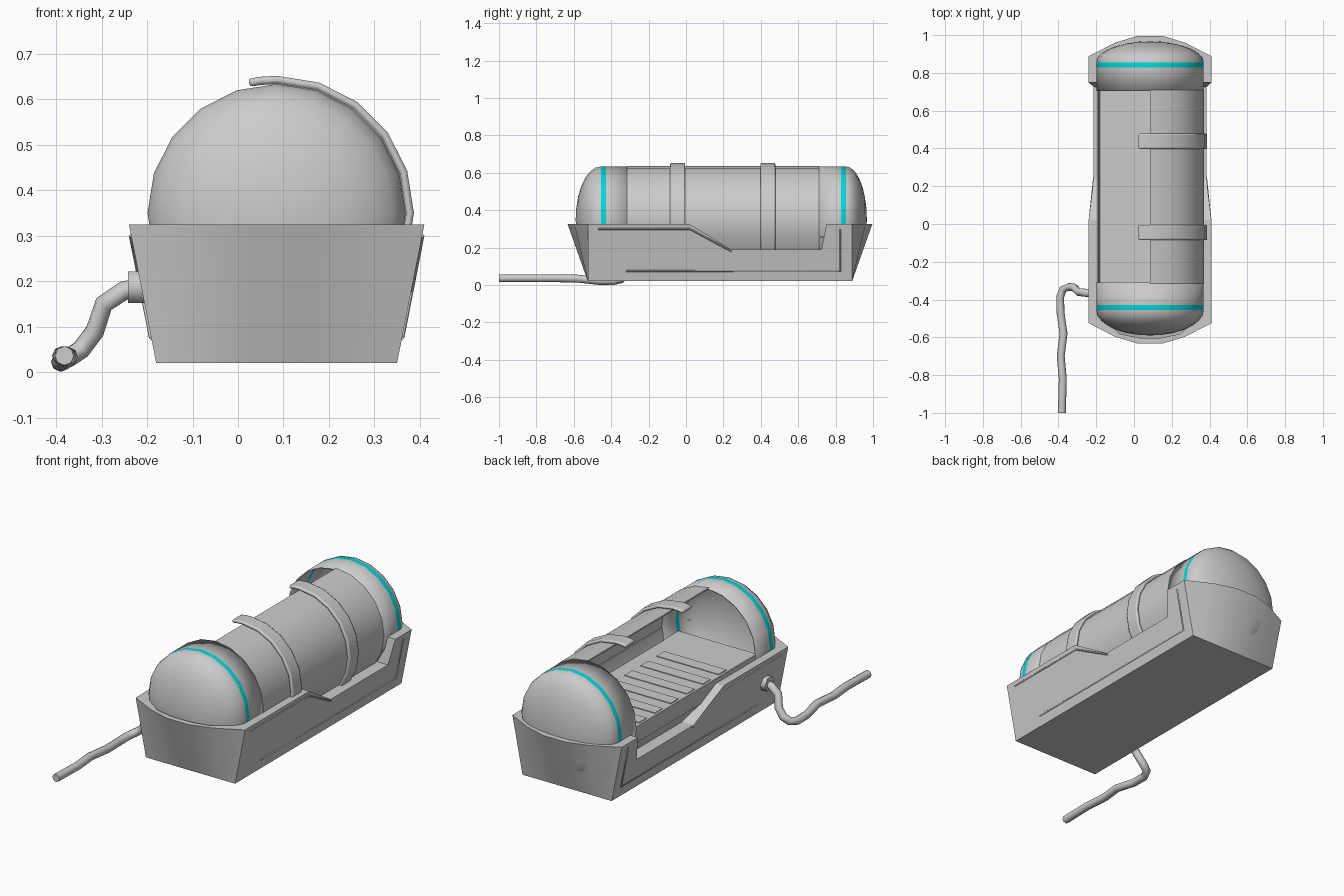
import bpy, bmesh, math
from math import sin, cos, radians, sqrt, pi

if "Cube" in bpy.data.objects:
    bpy.data.objects.remove(bpy.data.objects["Cube"])

CX, CZ, R = 0.085, 0.35, 0.284      # pod axis and radius


def make(name, verts, faces, smooth=None):
    me = bpy.data.meshes.new(name)
    me.from_pydata(verts, [], faces)
    bm = bmesh.new()
    bm.from_mesh(me)
    bmesh.ops.remove_doubles(bm, verts=bm.verts, dist=1e-5)
    bmesh.ops.recalc_face_normals(bm, faces=bm.faces)
    bm.to_mesh(me)
    bm.free()
    ob = bpy.data.objects.new(name, me)
    bpy.context.collection.objects.link(ob)
    if smooth:
        bpy.ops.object.select_all(action='DESELECT')
        ob.select_set(True)
        bpy.context.view_layer.objects.active = ob
        bpy.ops.object.shade_smooth_by_angle(angle=radians(smooth))
    return ob


def arc_shell(name, angles, r_out, r_in, y0, y1, bevel=0):
    """Curved plate around the pod axis, given angles in degrees."""
    v, f = [], []
    for a in map(radians, angles):
        for r, y in ((r_out, y0), (r_out, y1), (r_in, y1), (r_in, y0)):
            v.append((CX + r * cos(a), y, CZ + r * sin(a)))
    n = len(angles)
    for i in range(n - 1):
        for k in range(4):
            a, b = i * 4 + k, i * 4 + (k + 1) % 4
            f.append((a, b, b + 4, a + 4))
    f += [(0, 1, 2, 3), tuple(range(4 * n - 4, 4 * n))]
    ob = make(name, v, f, 30)
    if bevel:
        m = ob.modifiers.new("soft_edges", 'BEVEL')
        m.width, m.segments, m.limit_method = bevel, 2, 'ANGLE'
        m.angle_limit = radians(40)
    return ob


def box(name, x0, x1, y0, y1, z0, z1):
    v = [(x, y, z) for x in (x0, x1) for y in (y0, y1) for z in (z0, z1)]
    return make(name, v, [(0, 1, 3, 2), (4, 6, 7, 5), (0, 4, 5, 1),
                          (2, 3, 7, 6), (0, 2, 6, 4), (1, 5, 7, 3)])


def tube(name, pts, radius, res, kind='POLY'):
    cu = bpy.data.curves.new(name, 'CURVE')
    cu.dimensions = '3D'
    cu.bevel_depth, cu.bevel_resolution, cu.use_fill_caps = radius, res, True
    sp = cu.splines.new(kind)
    sp.points.add(len(pts) - 1)
    for p, c in zip(sp.points, pts):
        p.co = (*c, 1)
    ob = bpy.data.objects.new(name, cu)
    bpy.context.collection.objects.link(ob)
    return ob


cyan = bpy.data.materials.new("cyan_glow")
cyan.diffuse_color = (0.0, 0.68, 0.7, 1)
cyan.use_nodes = True
cyan.node_tree.nodes["Principled BSDF"].inputs["Base Color"].default_value = cyan.diffuse_color
grey = bpy.data.materials.new("shell_grey")
grey.diffuse_color = (0.8, 0.8, 0.8, 1)
grey.use_nodes = True
grey.node_tree.nodes["Principled BSDF"].inputs["Base Color"].default_value = grey.diffuse_color


# Domed pod ends with a coloured ring and an open collar
def pod_end(name, y_open, y_ring, y_tip):
    s = 1 if y_tip > y_open else -1
    prof = [(y_open, R), (y_ring - s * 0.013, R), (y_ring + s * 0.013, R)]
    y0 = prof[-1][0]
    for i in range(1, 8):
        t = i / 7 * pi / 2
        prof.append((y0 + (y_tip - y0) * sin(t), R * cos(t)))
    n, v, f = 20, [], []
    for y, r in prof:
        for k in range(n):
            a = 2 * pi * k / n
            v.append((CX + r * cos(a), y, CZ + r * sin(a)))
    for i in range(len(prof) - 1):
        for k in range(n):
            a, b = i * n + k, i * n + (k + 1) % n
            f.append((a, b, b + n, a + n))
    ob = make(name, v, f, 40)
    ob.data.materials.append(grey)
    ob.data.materials.append(cyan)
    for p in ob.data.polygons:
        if abs(p.center.y - y_ring) < 0.005:
            p.material_index = 1
    m = ob.modifiers.new("wall", 'SOLIDIFY')
    m.thickness = 0.006
    # keep the wall growing inwards whichever way the normals settled
    p = ob.data.polygons[0]
    out = p.normal.x * (p.center.x - CX) + p.normal.z * (p.center.z - CZ)
    m.offset = -1 if out > 0 else 1


pod_end("front_dome", -0.31, -0.442, -0.59)
pod_end("back_dome", 0.705, 0.842, 0.967)

# Lower pod shell, lid over the right half, straps
arc_shell("lower_shell", range(180, 361, 18), R - 0.002, R - 0.01, -0.31, 0.705)
arc_shell("lid", range(-36, 91, 18), R + 0.002, R - 0.006, -0.315, 0.71)
for nm, y in (("front_strap", -0.045), ("back_strap", 0.438)):
    arc_shell(nm, [-36, -18, 0, 18, 36, 54, 72, 90, 97, 102],
              R + 0.018, R, y - 0.04, y + 0.04, 0.007)

# Bed with cross slats
BED = 0.285
box("bed", CX - 0.268, CX + 0.268, -0.44, 0.84, BED - 0.03, BED)
for i in range(7):
    y = -0.168 + i * 0.1355
    box("bed_slat_%d" % (i + 1), -0.10, 0.27, y - 0.033, y + 0.033, BED - 0.01, BED + 0.004)


# Tray: flared walls, bowed ends, dipped sides, rim closing onto the pod
def half(z):
    return 0.265 + 0.06 * (z - 0.02) / 0.305


TOP, BOT = 0.325, 0.02
cols = []                                   # (outer bottom, outer top, rim inner)
bow = [(-1, 0), (-0.57, 0.072), (-0.2, 0.108), (0.2, 0.108), (0.57, 0.072), (1, 0)]
sides = [(0.02, TOP), (0.24, 0.19), (0.725, 0.19), (0.75, TOP)]


def end_cols(y, s, pts):
    for u, d in pts:
        yi = y - s * 0.05 + s * 0.13 * sqrt(1 - u * u)
        cols.append(((CX + u * half(BOT), y, BOT), (CX + u * half(TOP), y + s * d, TOP),
                     (CX + u * (R - 0.004), yi, TOP)))


def side_cols(s, pts):
    for y, z in pts:
        w = sqrt(R * R - (z - CZ) ** 2) - 0.004
        cols.append(((CX + s * half(BOT), y, BOT), (CX + s * half(z), y, z),
                     (CX + s * w, y, z)))


end_cols(-0.525, -1, bow)
side_cols(1, sides)
end_cols(0.888, 1, bow[::-1])
side_cols(-1, sides[::-1])
n = len(cols)
verts = [p for c in cols for p in c]
faces = [tuple(i * 3 for i in range(n))]
for i in range(n):
    a, b = i * 3, (i + 1) % n * 3
    faces += [(a, b, b + 1, a + 1), (a + 1, b + 1, b + 2, a + 2)]
make("tray", verts, faces, 25)

# Trim lines on both tray sides
for s, side in ((-1, "left"), (1, "right")):
    for nm, line in (("upper", [(-0.47, 0.3), (0.02, 0.3), (0.245, 0.18)]),
                     ("lower", [(-0.32, 0.075), (0.825, 0.075), (0.825, 0.3)])):
        tube("%s_%s_trim" % (side, nm),
             [(CX + s * half(z), y, z) for y, z in line], 0.005, 0)

# Hose with a collar where it enters the tray
tube("hose_collar", [(-0.19, -0.365, 0.187), (-0.225, -0.365, 0.187),
                     (-0.242, -0.365, 0.187)], 0.04, 1)
tube("hose", [(-0.2, -0.365, 0.187), (-0.25, -0.365, 0.18), (-0.295, -0.36, 0.15),
              (-0.315, -0.337, 0.09), (-0.345, -0.333, 0.05), (-0.375, -0.345, 0.03),
              (-0.391, -0.385, 0.022), (-0.389, -0.47, 0.022), (-0.373, -0.58, 0.034),
              (-0.388, -0.7, 0.036), (-0.377, -0.82, 0.036), (-0.382, -1.0, 0.036)], 0.021, 2)
